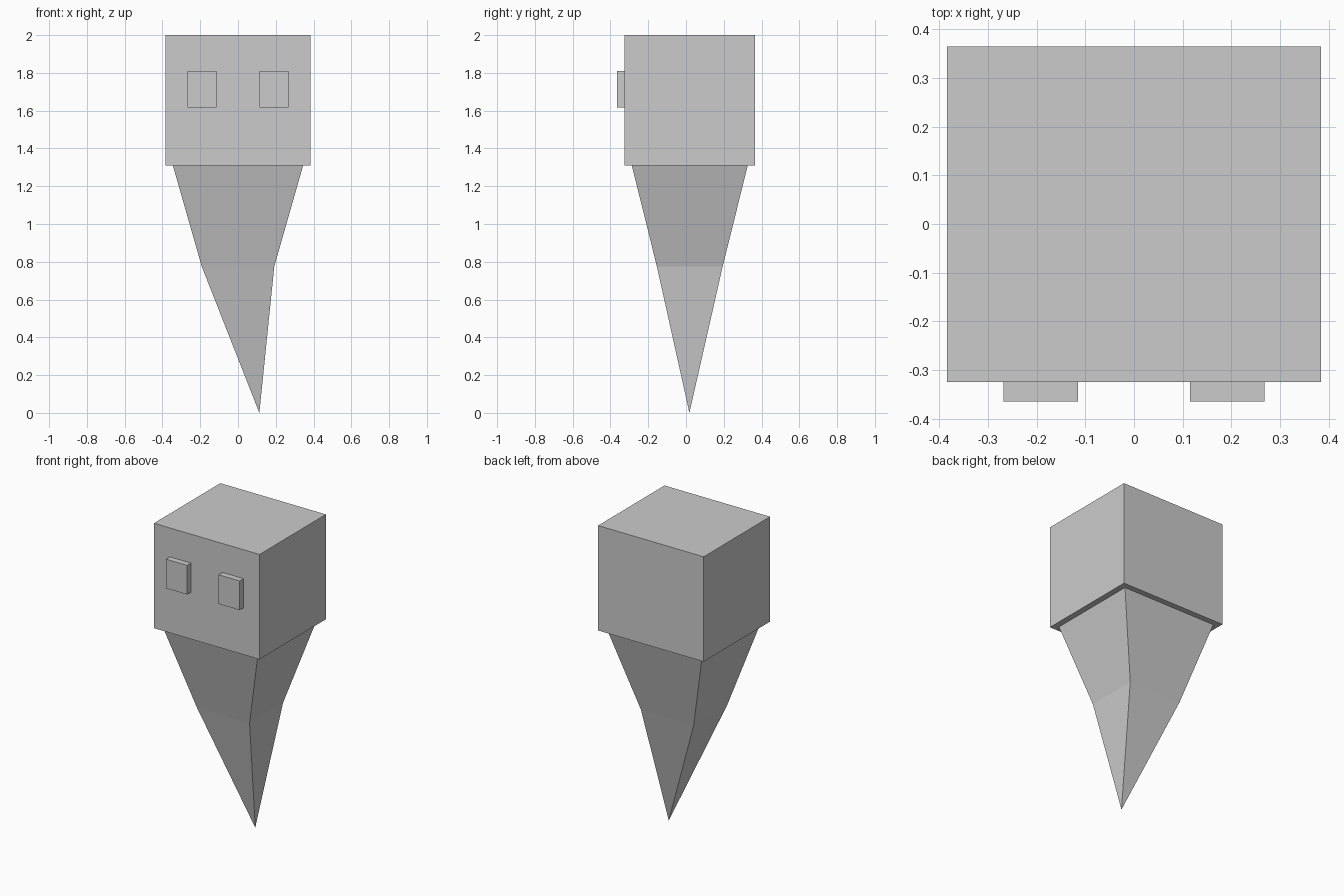
import bpy
import bmesh

if "Cube" in bpy.data.objects:
    bpy.data.objects.remove(bpy.data.objects["Cube"])

grey = bpy.data.materials.new("plain_grey")
grey.diffuse_color = (0.6, 0.6, 0.6, 1)
grey.use_nodes = True
grey.node_tree.nodes["Principled BSDF"].inputs["Base Color"].default_value = grey.diffuse_color


def finish(name, bm):
    """Turn a bmesh into a flat-shaded grey object."""
    bmesh.ops.recalc_face_normals(bm, faces=bm.faces)
    mesh = bpy.data.meshes.new(name)
    bm.to_mesh(mesh)
    bm.free()
    mesh.materials.append(grey)
    obj = bpy.data.objects.new(name, mesh)
    bpy.context.collection.objects.link(obj)
    return obj


def box(name, x, y, z):
    """Box from (min, max) ranges on each axis."""
    bm = bmesh.new()
    bmesh.ops.create_cube(bm, size=1)
    for v in bm.verts:
        v.co = [(lo + hi) / 2 + c * (hi - lo) for c, (lo, hi) in zip(v.co, (x, y, z))]
    return finish(name, bm)


# Head block
box("head", (-0.384, 0.384), (-0.325, 0.365), (1.31, 2.0))

# Raised rectangular eyes, mirrored left and right
for side, name in ((-1, "left_eye"), (1, "right_eye")):
    x = sorted((side * 0.115, side * 0.268))
    box(name, x, (-0.365, -0.325), (1.618, 1.81))

# Tapering body: two square rings, then an off-centre point at the bottom
bm = bmesh.new()
corners = ((-1, -1), (1, -1), (1, 1), (-1, 1))
rings = []
for z, half_x, half_y in ((1.31, 0.345, 0.307), (0.775, 0.192, 0.174)):
    rings.append([bm.verts.new((sx * half_x, 0.02 + sy * half_y, z)) for sx, sy in corners])
tip = bm.verts.new((0.113, 0.018, 0.0))
upper, lower = rings
bm.faces.new(upper)
for i in range(4):
    j = (i + 1) % 4
    bm.faces.new((upper[i], upper[j], lower[j], lower[i]))
    bm.faces.new((lower[i], lower[j], tip))
finish("tapered_body", bm)
